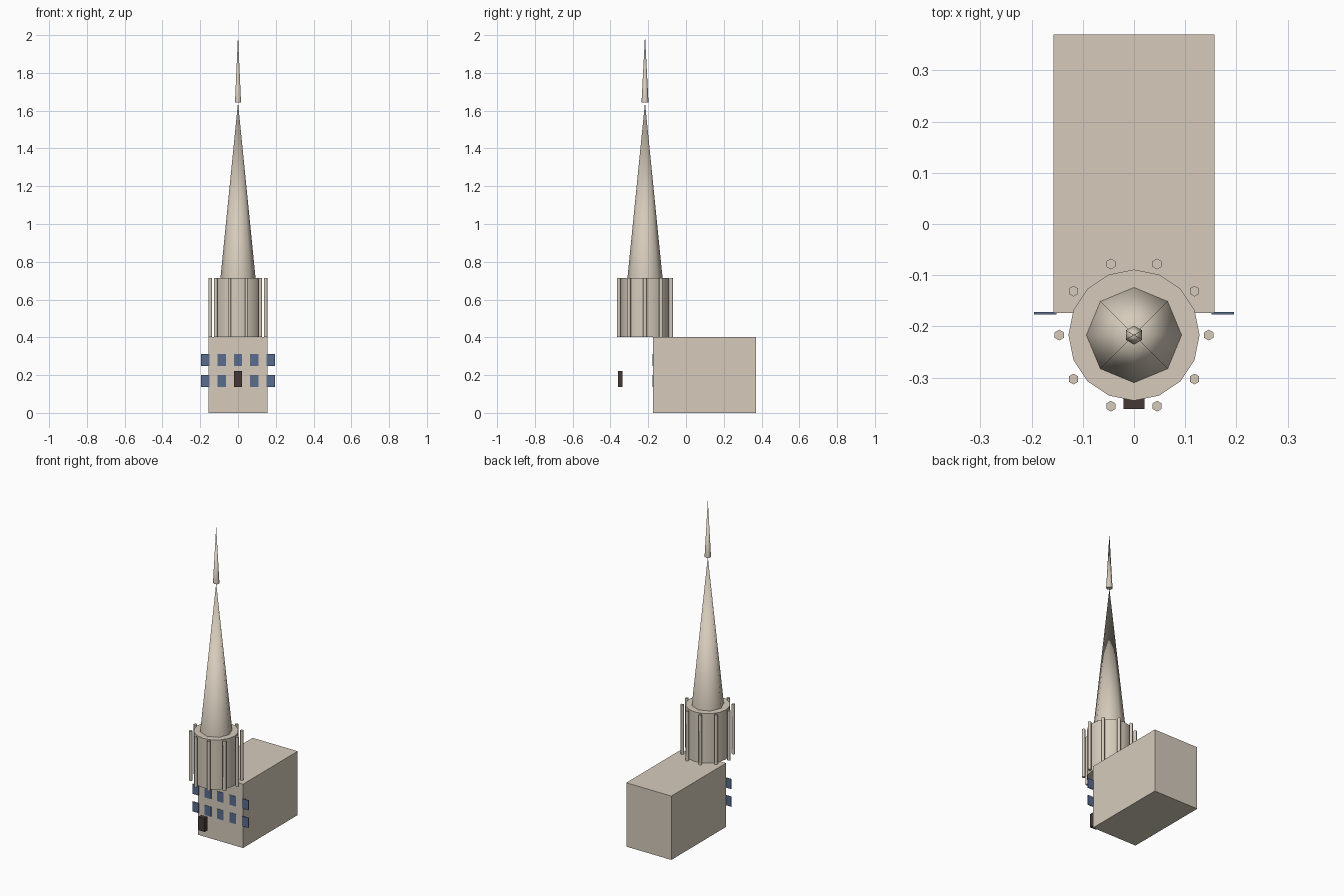
import bpy
import math

default = bpy.data.objects.get("Cube")
if default:
    bpy.data.objects.remove(default, do_unlink=True)


def material(name, color):
    mat = bpy.data.materials.new(name)
    mat.use_nodes = True
    mat.diffuse_color = (*color, 1)
    mat.node_tree.nodes["Principled BSDF"].inputs["Base Color"].default_value = (*color, 1)
    return mat


stone = material("pale stone", (0.67, 0.60, 0.50))
glass = material("blue glass", (0.10, 0.15, 0.27))
wood = material("dark wood", (0.06, 0.04, 0.035))


def finish(name, mat):
    obj = bpy.context.object
    obj.name = name
    obj.data.materials.append(mat)
    return obj


def box(name, mat, center, size):
    bpy.ops.mesh.primitive_cube_add(size=1, location=center)
    obj = finish(name, mat)
    obj.scale = size
    return obj


def tapered(name, sides, r_bottom, r_top, x, y, z0, z1, smooth=65):
    bpy.ops.mesh.primitive_cone_add(vertices=sides, radius1=r_bottom, radius2=r_top,
                                    depth=z1 - z0, location=(x, y, (z0 + z1) / 2))
    bpy.ops.object.shade_smooth_by_angle(angle=math.radians(smooth))
    return finish(name, stone)


TOWER_Y = -0.217
ROOF, DRUM_TOP, SPIRE_TOP = 0.402, 0.714, 1.643

# Main hall
box("hall", stone, (0, 0.098, ROOF / 2), (0.314, 0.544, ROOF))

# Round tower, spire and finial
tapered("tower_drum", 16, 0.128, 0.128, 0, TOWER_Y, ROOF, DRUM_TOP)
tapered("spire", 8, 0.093, 0, 0, TOWER_Y, DRUM_TOP, SPIRE_TOP)
tapered("finial", 6, 0.0185, 0, 0, TOWER_Y, SPIRE_TOP, 2.0)

# Ring of slender columns around the drum
for i in range(10):
    a = math.tau * i / 10
    tapered(f"column_{i + 1}", 6, 0.0105, 0.0105, 0.146 * math.cos(a),
            TOWER_Y + 0.146 * math.sin(a), ROOF, DRUM_TOP)

# Two rows of front windows
for row, z in enumerate((0.169, 0.28)):
    for col in range(-2, 3):
        box(f"window_{row + 1}_{col + 3}", glass, (0.0865 * col, -0.174, z), (0.044, 0.005, 0.062))

# Door block standing in front
box("door", wood, (0, -0.348, 0.179), (0.042, 0.026, 0.086))
